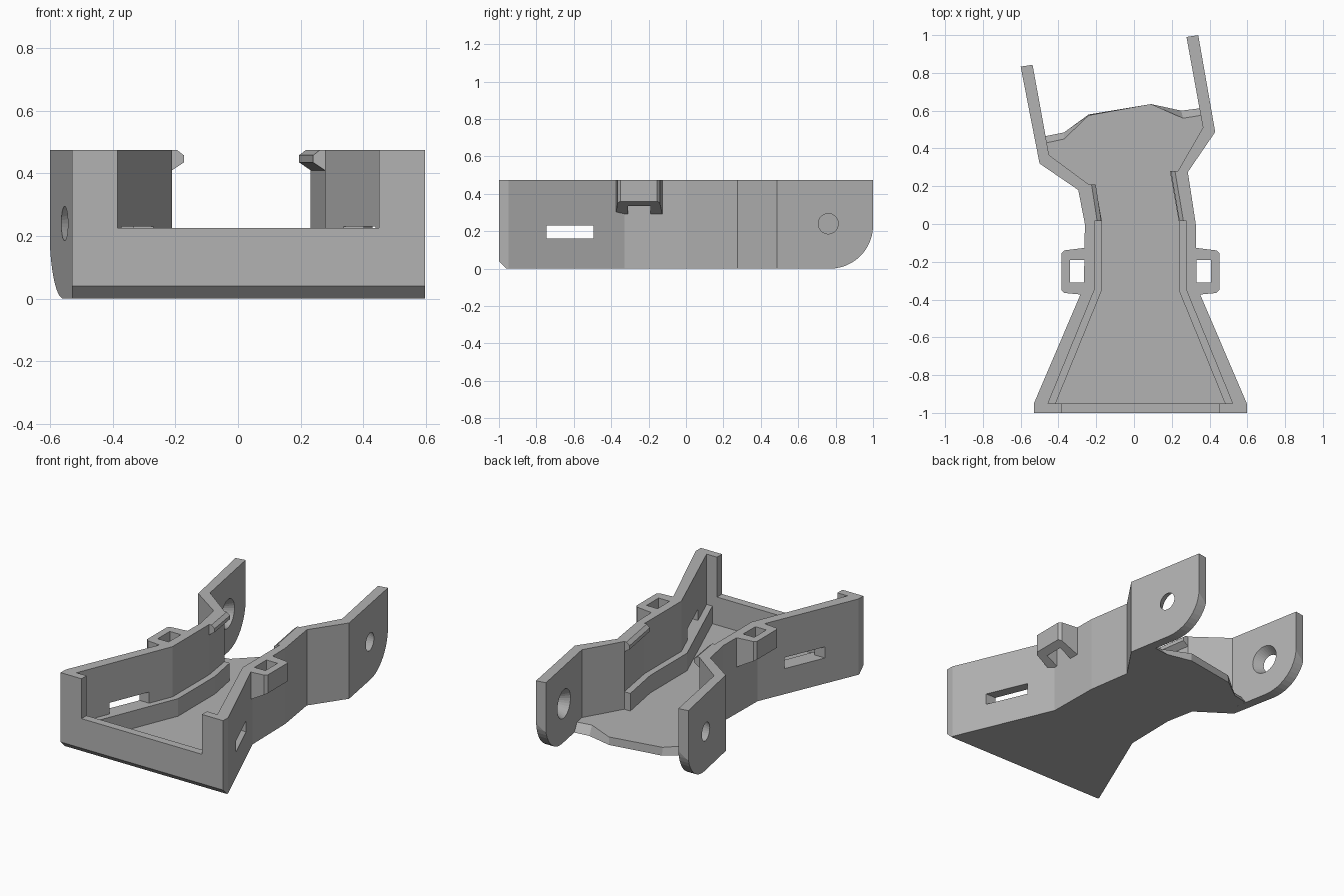
import bpy, bmesh, math
from mathutils import Matrix

cube = bpy.data.objects.get("Cube")
if cube:
    bpy.data.objects.remove(cube, do_unlink=True)

H = 0.475        # wall height
FLOOR = 0.05     # floor thickness

grey = bpy.data.materials.new("plain grey")
grey.use_nodes = True
grey.diffuse_color = (0.45, 0.45, 0.45, 1)
grey.node_tree.nodes["Principled BSDF"].inputs["Base Color"].default_value = (0.45, 0.45, 0.45, 1)


def finish(name, bm):
    bmesh.ops.recalc_face_normals(bm, faces=bm.faces)
    mesh = bpy.data.meshes.new(name)
    bm.to_mesh(mesh)
    bm.free()
    mesh.materials.append(grey)
    obj = bpy.data.objects.new(name, mesh)
    bpy.context.collection.objects.link(obj)
    return obj


def loft(name, ring_a, ring_b):
    """Solid between two outlines with the same number of points."""
    bm = bmesh.new()
    a = [bm.verts.new(p) for p in ring_a]
    b = [bm.verts.new(p) for p in ring_b]
    for i in range(len(a)):
        j = (i + 1) % len(a)
        bm.faces.new((a[i], a[j], b[j], b[i]))
    bm.faces.new(a[::-1])
    bm.faces.new(b)
    return finish(name, bm)


def at(points, z):
    return [(x, y, z) for x, y in points]


def flip(points):
    """Mirror across the centre line of the tray."""
    return [(0.067 - p[0], *p[1:]) for p in points]


def box(name, x0, x1, y0, y1, z0, z1):
    base = [(x0, y0), (x1, y0), (x1, y1), (x0, y1)]
    return loft(name, at(base, z0), at(base, z1))


def across(name, profile, x0, x1):
    """Prism of a (y, z) profile along x."""
    return loft(name, [(x0, y, z) for y, z in profile], [(x1, y, z) for y, z in profile])


def cut(obj, cutters):
    for c in cutters:
        c.hide_render = True
        mod = obj.modifiers.new("cut", 'BOOLEAN')
        mod.operation = 'DIFFERENCE'
        mod.solver = 'EXACT'
        mod.object = c
    graph = bpy.context.evaluated_depsgraph_get()
    mesh = bpy.data.meshes.new_from_object(obj.evaluated_get(graph))
    obj.modifiers.clear()
    obj.data = mesh
    for c in cutters:
        bpy.data.objects.remove(c, do_unlink=True)


# Wall paths, front to back
front_outer = [(-.53, -1), (-.53, -.95), (-.265, -.33), (-.26, 0)]
front_inner = [(-.455, -.95), (-.21, -.35), (-.21, .015)]
outer_r = front_outer + [(-.295, .18), (-.50, .32), (-.60, .833)]
inner_r = front_inner + [(-.24, .21), (-.45, .365), (-.537, .843)]
outer_l = flip(front_outer) + [(.285, .275), (.43, .487), (.34, 1)]
inner_l = flip(front_inner) + [(.232, .28), (.365, .51), (.278, .99)]

# Continuous wall with front panel and both arms
outline = outer_r[::-1] + outer_l + inner_l[::-1] + inner_r
walls = loft("side_walls", at(outline, 0), at(outline, H))


def corner(name, end, x0, x1, r=0.23):
    """Cutter that rounds the lower back corner of an arm."""
    arc = [(end - r + r * math.sin(t), r - r * math.cos(t))
           for t in [math.radians(90 * i / 12) for i in range(13)]]
    return across(name, arc + [(end + .1, r), (end + .1, -.1), (end - r, -.1)], x0, x1)


def pivot_hole(name, x, y, side):
    """Tapered hole, wider on the inside of the arm."""
    bm = bmesh.new()
    bmesh.ops.create_cone(bm, cap_ends=True, segments=32, radius1=.104, radius2=.041, depth=.112)
    turn = Matrix.Rotation(math.radians(10), 4, 'Z') @ Matrix.Rotation(side * math.pi / 2, 4, 'Y')
    bm.transform(Matrix.Translation((x, y, .24)) @ turn)
    return finish(name, bm)


cut(walls, [
    box("front_opening_cutter", -.385, .45, -1.1, -.94, .225, 1),
    box("slot_cutter", -1, 1, -.745, -.495, .16, .23),
    across("chamfer_cutter", [(-1.05, .09), (-1.05, -.05), (-.91, -.05)], -1, 1),
    corner("right_corner_cutter", .843, -.8, -.4),
    corner("left_corner_cutter", 1.0, .2, .6),
    pivot_hole("right_hole_cutter", -.523, .60, -1),
    pivot_hole("left_hole_cutter", .35, .755, 1),
])

# Floor plate with a sloped back edge
back_low = [(-.468, .465), (-.37, .485), (-.24, .58), (.09, .635), (.25, .60), (.347, .612)]
back_top = [(-.462, .43), (-.37, .45), (-.24, .575), (.09, .635), (.26, .56), (.354, .575)]
sides = inner_l[4::-1] + inner_r[:5]
loft("floor_plate", at(sides + back_low, 0), at(sides + back_top, FLOOR))

# Inner ledges
ledge_edge = [(-.415, -.95), (-.17, -.35), (-.17, .015)]
for name, wall, edge in (("right_ledge", inner_r[:4], ledge_edge + [(-.205, .21)]),
                         ("left_ledge", inner_l[:4], flip(ledge_edge) + [(.19, .28)])):
    ring = wall + edge[::-1]
    loft(name, at(ring, FLOOR), at(ring, .16))

# Snap lips along the top of the waist
lip = [(-.01, .41), (0, .41), (.037, .435), (.037, .458), (.015, H), (-.01, H)]
for name, path, s in (("right_lip", inner_r, 1), ("left_lip", inner_l, -1)):
    loft(name, *[[(x + s * d, y, z) for d, z in lip] for x, y in path[2:4]])

# Square loops on the outside, sloped underneath
loop = [(-.25, -.125), (-.37, -.14), (-.385, -.155), (-.385, -.35), (-.37, -.365),
        (-.265, -.375), (-.25, -.31), (-.34, -.31), (-.34, -.19), (-.25, -.19)]
low = [(x, y, .29 + (-.26 - x) * .56) for x, y in loop]
loft("right_loop", low, at(loop, H))
loft("left_loop", flip(low), flip(at(loop, H)))
